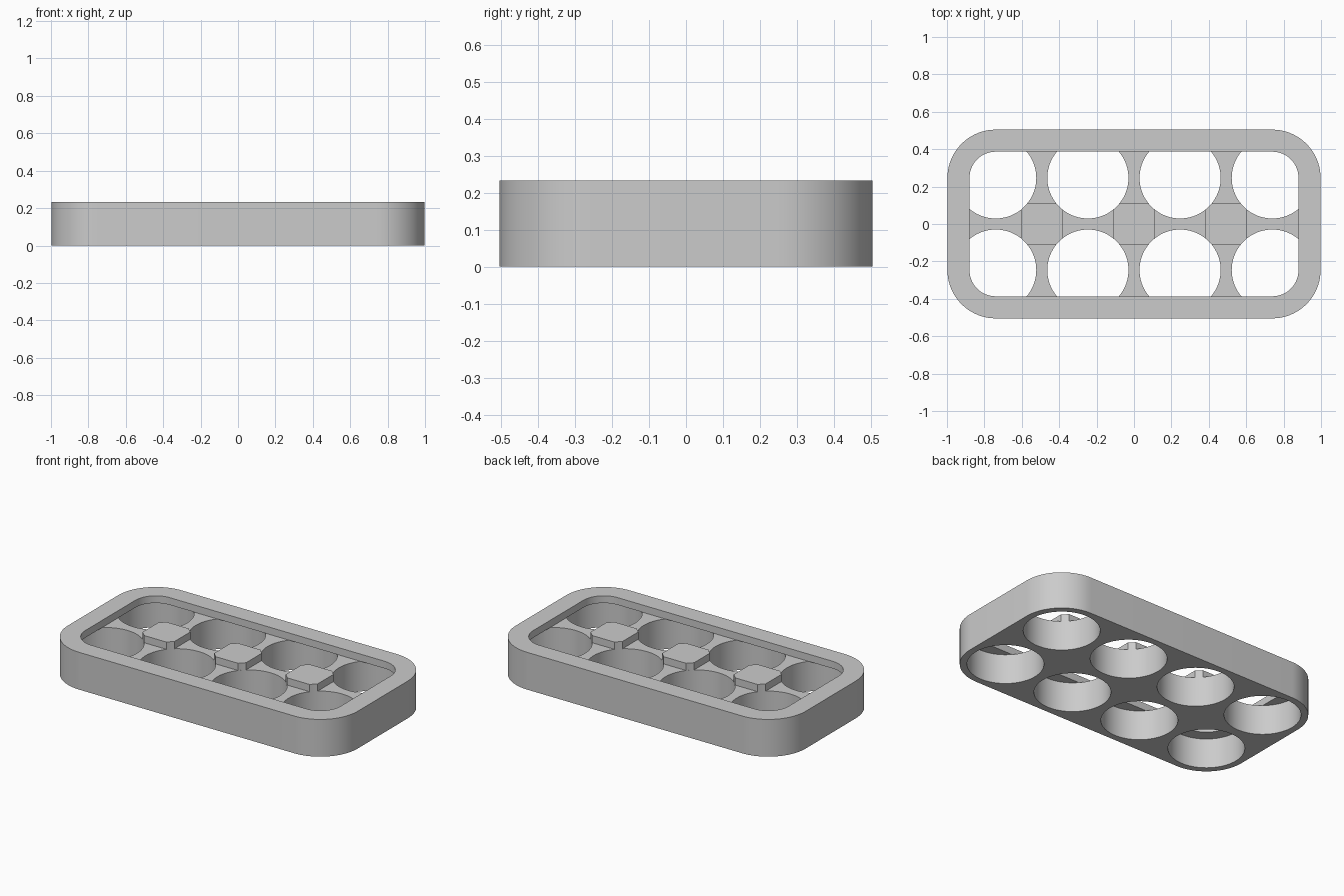
import bpy
import bmesh
import math

if "Cube" in bpy.data.objects:
    bpy.data.objects.remove(bpy.data.objects["Cube"])

PITCH = 0.493                      # hole spacing
HOLE_R = 0.217
HX, HY = 1.5 * PITCH, 0.5 * PITCH  # corner hole centres
FLOOR, TOP = 0.187, 0.232
TAB = 0.11                         # half width of a tab

grey = bpy.data.materials.new("grey")
grey.diffuse_color = (0.6, 0.6, 0.6, 1)
grey.use_nodes = True
grey.node_tree.nodes["Principled BSDF"].inputs["Base Color"].default_value = grey.diffuse_color


def arc(cx, cy, r, a0, a1, n):
    """Points along an arc, angles in radians."""
    return [(cx + r * math.cos(a0 + (a1 - a0) * i / n),
             cy + r * math.sin(a0 + (a1 - a0) * i / n)) for i in range(n + 1)]


def rounded(r):
    """Rounded rectangle whose corners share the corner hole centres."""
    pts = []
    for k, (sx, sy) in enumerate([(1, 1), (-1, 1), (-1, -1), (1, -1)]):
        a = k * math.pi / 2
        pts += arc(sx * HX, sy * HY, r, a, a + math.pi / 2, 20)
    return pts


def circle(cx, cy):
    return arc(cx, cy, HOLE_R, 0, 2 * math.pi, 80)[:-1]


def plate(name, loops, z0, z1):
    """Extrude a filled outline, with any inner loops left open."""
    cu = bpy.data.curves.new(name, 'CURVE')
    cu.dimensions = '2D'
    cu.fill_mode = 'BOTH'
    cu.extrude = (z1 - z0) / 2
    for pts in loops:
        sp = cu.splines.new('POLY')
        sp.points.add(len(pts) - 1)
        for p, (x, y) in zip(sp.points, pts):
            p.co = (x, y, 0, 1)
        sp.use_cyclic_u = True
    ob = bpy.data.objects.new(name, cu)
    bpy.context.collection.objects.link(ob)
    bpy.ops.object.select_all(action='DESELECT')
    ob.select_set(True)
    bpy.context.view_layer.objects.active = ob
    bpy.ops.object.convert(target='MESH')
    ob = bpy.context.object
    ob.name = name
    bm = bmesh.new()
    bm.from_mesh(ob.data)
    bmesh.ops.remove_doubles(bm, verts=bm.verts, dist=1e-5)
    bmesh.ops.translate(bm, verts=bm.verts, vec=(0, 0, (z0 + z1) / 2))
    bmesh.ops.recalc_face_normals(bm, faces=bm.faces)
    bm.to_mesh(ob.data)
    bm.free()
    ob.data.materials.clear()
    ob.data.materials.append(grey)
    bpy.ops.object.shade_smooth_by_angle(angle=math.radians(30))
    return ob


# Base with two rows of four round holes
holes = [circle((i - 1.5) * PITCH, s * HY) for i in range(4) for s in (-1, 1)]
plate("base", [rounded(0.258)] + holes, 0, FLOOR)

# Raised rim overhanging the outer holes
plate("rim", [rounded(0.258), rounded(0.14)], FLOOR, TOP)

# Square tabs between the holes, corners scooped by the neighbouring holes
half = PITCH / 2
a = math.acos((half - TAB) / HOLE_R)
for i in (-1, 0, 1):
    outline = []
    for k, (sx, sy) in enumerate([(1, 1), (-1, 1), (-1, -1), (1, -1)]):
        start = math.pi + k * math.pi / 2
        # from the side of the tab to its next side, concave
        outline += arc(i * PITCH + sx * half, sy * half, HOLE_R,
                       start + a, start + math.pi / 2 - a, 6)
    plate(f"tab_{i + 2}", [outline], FLOOR, TOP)
